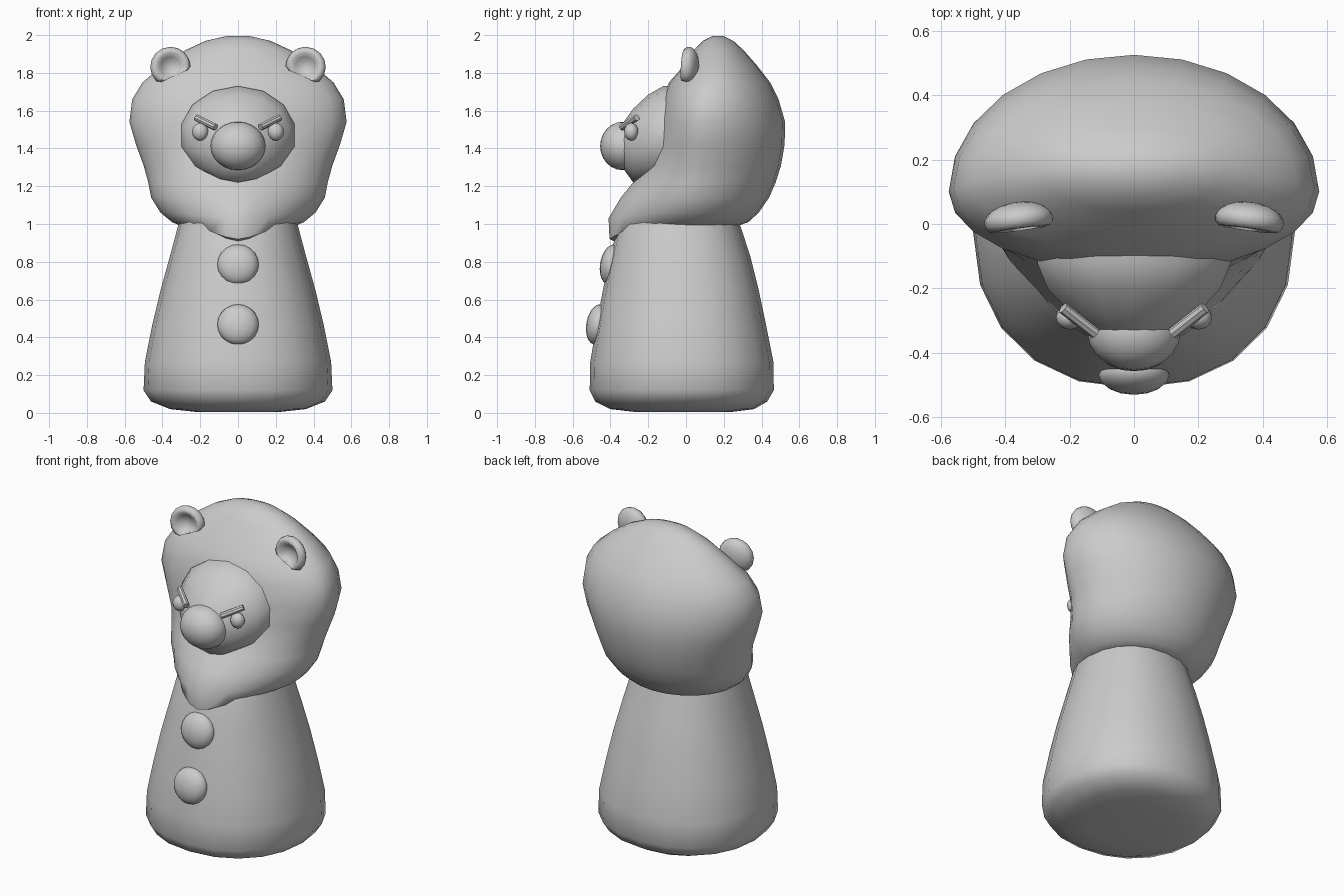
import bpy, bmesh
from math import cos, sin, pi, radians
from mathutils import Matrix, Vector

if "Cube" in bpy.data.objects:
    bpy.data.objects.remove(bpy.data.objects["Cube"])


def finish(name, bm, angle=50):
    bmesh.ops.recalc_face_normals(bm, faces=bm.faces)
    me = bpy.data.meshes.new(name)
    bm.to_mesh(me)
    bm.free()
    ob = bpy.data.objects.new(name, me)
    bpy.context.collection.objects.link(ob)
    bpy.ops.object.select_all(action='DESELECT')
    bpy.context.view_layer.objects.active = ob
    ob.select_set(True)
    bpy.ops.object.shade_smooth_by_angle(angle=radians(angle))
    return ob


def loft(name, rings, angle=50):
    """Skin a list of closed point rings and cap both ends."""
    bm = bmesh.new()
    loops = [[bm.verts.new(p) for p in r] for r in rings]
    n = len(loops[0])
    for a, b in zip(loops, loops[1:]):
        for i in range(n):
            j = (i + 1) % n
            bm.faces.new((a[i], a[j], b[j], b[i]))
    bm.faces.new(loops[0])
    bm.faces.new(loops[-1])
    return finish(name, bm, angle)


def spow(v, p):
    return (1 if v >= 0 else -1) * abs(v) ** p


def ring(z, w, front, back, wide, p=2.0, drop=0.0, n=24, pb=2.0):
    """Horizontal section: separate front and back depth; drop lowers the front centre."""
    pts = []
    for i in range(n):
        t = 2 * pi * i / n
        c, s = cos(t), sin(t)
        e = 2 / (p if s < 0 else pb)
        depth = (back - wide) if s > 0 else (wide - front)
        pts.append((w * spow(c, e), wide + depth * spow(s, e),
                    z - drop * max(0, -s) ** 4))
    return pts


def ellipsoid(name, loc, radii, rot=(0, 0, 0), seg=16):
    bm = bmesh.new()
    bmesh.ops.create_uvsphere(bm, u_segments=seg, v_segments=seg // 2 + 2, radius=1)
    m = Matrix.Translation(loc)
    for a, k in zip(rot, 'XYZ'):
        m = m @ Matrix.Rotation(radians(a), 4, k)
    bm.transform(m @ Matrix.Diagonal((*radii, 1)))
    return finish(name, bm)


# Robe-shaped body
body = [(0.005, .22, -.27, .24), (0.02, .36, -.40, .36), (.06, .46, -.48, .43),
        (.12, .50, -.51, .465), (.27, .493, -.507, .463), (.46, .455, -.475, .425),
        (.65, .41, -.44, .385), (.83, .36, -.40, .34), (1.0, .315, -.36, .285),
        (1.15, .27, -.28, .25)]
loft("body", [ring(z, w, f, b, -.02, 2.2, n=20, pb=2.2) for z, w, f, b in body])

# Mane: domed above, drawn to a pointed beard below
mane = [(1.02, .20, -.28, .15, 0.0, 1.7, .11), (.985, .29, -.36, .26, 0.0, 1.6, .085),
        (1.01, .35, -.405, .33, 0.02, 1.6, .09), (1.06, .41, -.41, .385, .03, 1.55, .03),
        (1.14, .46, -.345, .44, .05, 1.6, 0), (1.22, .475, -.28, .475, .07, 1.7, 0),
        (1.31, .50, -.21, .503, .09, 1.8, 0), (1.42, .54, -.165, .522, .10, 2, 0),
        (1.54, .575, -.15, .525, .10, 2, 0), (1.66, .56, -.125, .49, .11, 2, 0),
        (1.75, .505, -.09, .445, .13, 2, 0), (1.84, .40, -.01, .375, .15, 2, 0),
        (1.92, .28, .04, .305, .165, 2, 0), (1.97, .17, .09, .25, .17, 2, 0),
        (1.995, .06, .14, .20, .17, 2, 0)]
loft("mane", [ring(*r) for r in mane])

# Face: rounded cone pushed out of the mane
face = [(.0, .305, 1.21, 1.73), (-.12, .308, 1.21, 1.73), (-.20, .275, 1.215, 1.685),
        (-.28, .20, 1.22, 1.61), (-.33, .14, 1.29, 1.54), (-.36, .07, 1.36, 1.48)]
loft("face", [[(w * sin(2 * pi * i / 14), y,
                (lo + hi) / 2 + (hi - lo) / 2 * cos(2 * pi * i / 14)) for i in range(14)]
              for y, w, lo, hi in face])

# Nose and robe buttons
ellipsoid("nose", (0, -.335, 1.413), (.145, .12, .128), seg=20)
for label, y, z in (("upper", -.395, .785), ("lower", -.468, .468)):
    ellipsoid(label + "_button", (0, y, z), (.11, .06, .108), rot=(-10, 0, 0))

for side, s in (("left", -1), ("right", 1)):
    # Eyes
    ellipsoid(side + "_eye", (.20 * s, -.29, 1.488), (.043, .038, .047), seg=12)

    # Slanted brows
    a, b = Vector((.125 * s, -.335, 1.515)), Vector((.215 * s, -.265, 1.56))
    bm = bmesh.new()
    bmesh.ops.create_cone(bm, cap_ends=True, segments=8, radius1=.018, radius2=.018,
                          depth=(b - a).length + .015)
    bm.transform(Matrix.Translation((a + b) / 2)
                 @ (b - a).to_track_quat('Z', 'Y').to_matrix().to_4x4())
    finish(side + "_brow", bm, 40)

    # Cupped ears: flattened ball, front pushed in, base cut flat
    bm = bmesh.new()
    bmesh.ops.create_uvsphere(bm, u_segments=16, v_segments=12, radius=1)
    bm.transform(Matrix.Rotation(pi / 2, 4, 'X'))
    for v in bm.verts:
        r = (v.co.x ** 2 + v.co.z ** 2) ** .5
        if v.co.y < 0 and r < .8:
            v.co.y = -.75 + 1.0 * (1 - (r / .8) ** 2)
        v.co.z = max(v.co.z, -.5)
    bmesh.ops.remove_doubles(bm, verts=bm.verts, dist=.001)
    bm.transform(Matrix.Translation((.358 * s, .012, 1.832))
                 @ Matrix.Rotation(radians(24 * s), 4, 'Y')
                 @ Matrix.Rotation(radians(-8 * s), 4, 'Z')
                 @ Matrix.Diagonal((.108, .056, .106, 1)))
    finish(side + "_ear", bm, 60)
